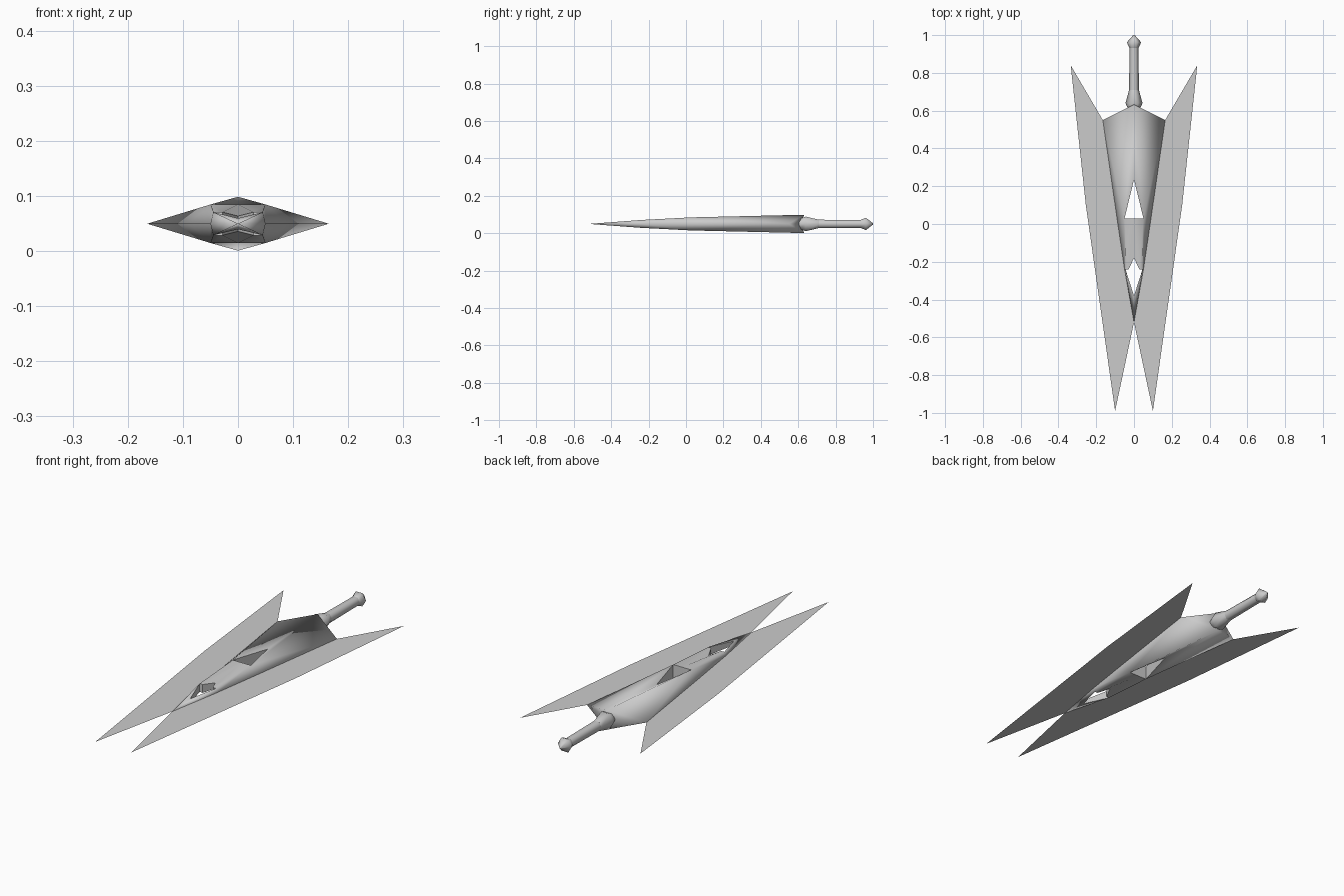
import bpy, bmesh, math
from mathutils import Vector

cube = bpy.data.objects.get("Cube")
if cube:
    bpy.data.objects.remove(cube)

MID = 0.05  # height of the flat centre plane

steel = bpy.data.materials.new("grey steel")
steel.use_nodes = True
GREY = (0.6, 0.6, 0.6, 1)
steel.diffuse_color = GREY
steel.node_tree.nodes["Principled BSDF"].inputs["Base Color"].default_value = GREY


def finish(name, bm):
    mesh = bpy.data.meshes.new(name)
    bm.to_mesh(mesh)
    bm.free()
    mesh.materials.append(steel)
    ob = bpy.data.objects.new(name, mesh)
    ob.location.z = MID
    bpy.context.collection.objects.link(ob)
    return ob


# Blade body: one quarter, mirrored sideways and top to bottom
P = {
    "back": (0, 0.61, 0), "crest": (0, 0.632, 0.049), "shoulder": (0.165, 0.55, 0),
    "apex": (0, 0.235, 0.025), "corner": (0.05, 0.03, 0.035), "bridge": (0, 0.03, 0.035),
    "edge": (0.09, 0.03, 0), "notch": (0, -0.18, 0.014), "fang_in": (0.028, -0.24, 0.021),
    "fang_out": (0.045, -0.24, 0.021), "edge_low": (0.05, -0.24, 0),
    "fork": (0, -0.38, 0.01), "tip": (0, -0.52, 0),
}
SKIN = ["crest apex corner", "crest corner shoulder", "corner edge shoulder",
        "bridge corner fang_in notch", "corner fang_out fang_in",
        "corner edge edge_low fang_out", "fang_out edge_low tip fork",
        "back crest shoulder"]
WALLS = ["apex corner", "corner bridge", "notch fang_in", "fang_in fang_out", "fang_out fork"]

bm = bmesh.new()
verts = {k: bm.verts.new(p) for k, p in P.items()}
for f in SKIN:
    bm.faces.new([verts[k] for k in f.split()])
# Upright walls inside the two openings
floor = {}
for w in WALLS:
    a, b = w.split()
    for k in (a, b):
        if k not in floor:
            floor[k] = bm.verts.new((P[k][0], P[k][1], 0))
    bm.faces.new([verts[a], verts[b], floor[b], floor[a]])
for axis in "XZ":
    bmesh.ops.mirror(bm, geom=bm.verts[:] + bm.edges[:] + bm.faces[:],
                     axis=axis, merge_dist=0.0005)
bmesh.ops.remove_doubles(bm, verts=bm.verts[:], dist=0.0005)
bmesh.ops.recalc_face_normals(bm, faces=bm.faces[:])
# Smooth skin with crisp rims around the openings
for f in bm.faces:
    f.smooth = True
for e in bm.edges:
    upright = [abs(f.normal.z) < 0.01 for f in e.link_faces]
    if any(upright):
        e.smooth = False
finish("blade_body", bm)

# Thin flat side blades
WING = [(0.165, 0.55), (0.335, 0.84), (0.255, 0.1), (0.1, -0.99), (0, -0.52)]
for side, name in ((1, "left_side_blade"), (-1, "right_side_blade")):
    bm = bmesh.new()
    face = bm.faces.new([bm.verts.new((side * x, y, 0)) for x, y in WING])
    face.normal_update()
    if face.normal.z < 0:
        face.normal_flip()
    finish(name, bm)


# Six-sided turned parts along y
def turned(name, profile, sides=6):
    bm = bmesh.new()
    rings = []
    for y, r in profile:
        rings.append([bm.verts.new((r * math.cos(a), y, r * math.sin(a)))
                      for a in (2 * math.pi * i / sides for i in range(sides))])
    for lo, hi in zip(rings, rings[1:]):
        for i in range(sides):
            j = (i + 1) % sides
            bm.faces.new([lo[i], lo[j], hi[j], hi[i]])
    bm.faces.new(rings[0])
    bm.faces.new(rings[-1])
    bmesh.ops.recalc_face_normals(bm, faces=bm.faces[:])
    ob = finish(name, bm)
    for o in bpy.context.selected_objects:
        o.select_set(False)
    ob.select_set(True)
    bpy.context.view_layer.objects.active = ob
    bpy.ops.object.shade_smooth_by_angle(angle=math.radians(61))


turned("collar", [(0.605, 0.03), (0.64, 0.045), (0.71, 0.026)])
turned("grip", [(0.70, 0.026), (0.935, 0.024)])
turned("pommel", [(0.93, 0.023), (0.962, 0.038), (1.0, 0.004)])
